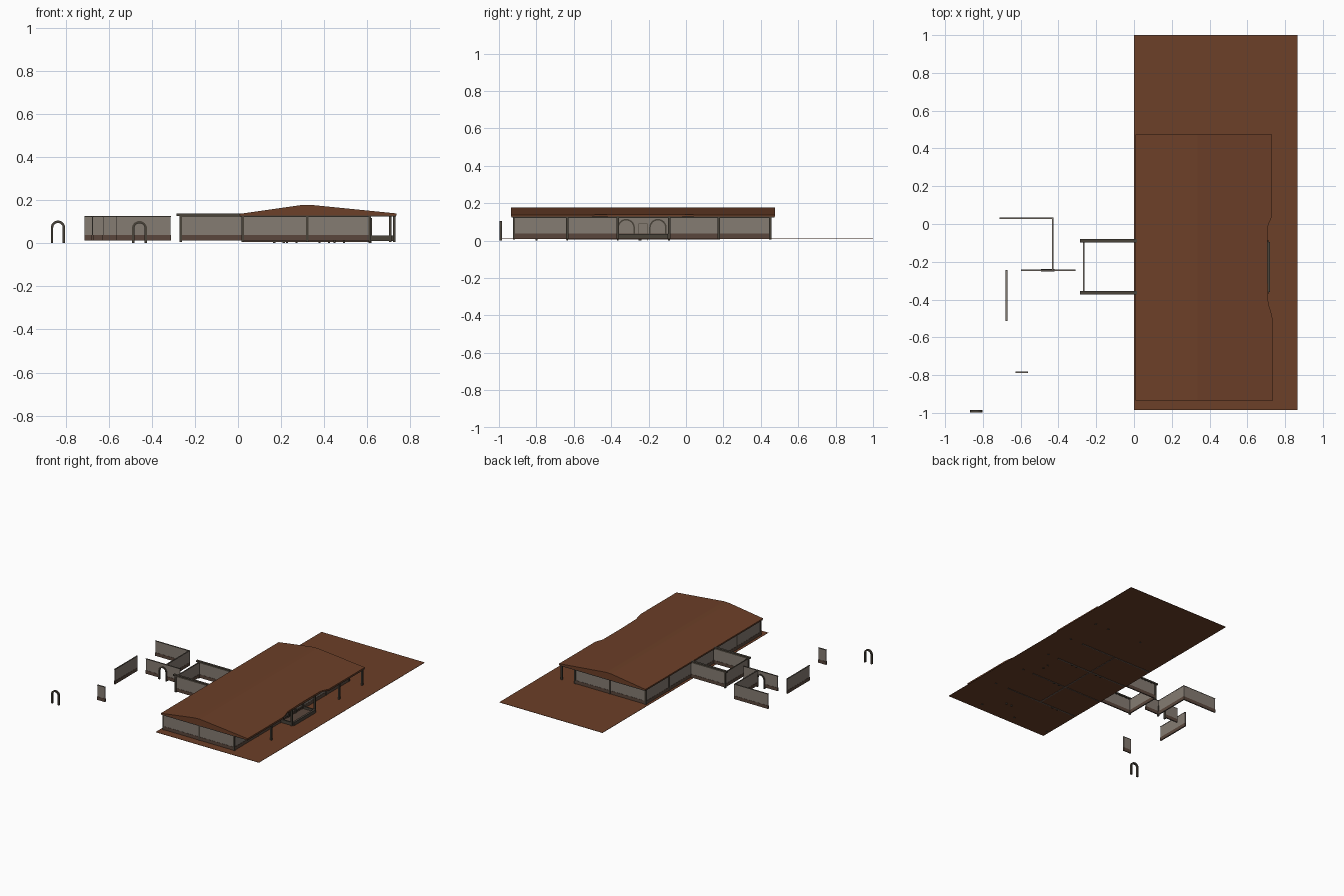
import bpy, bmesh, math

if "Cube" in bpy.data.objects:
    bpy.data.objects.remove(bpy.data.objects["Cube"])

def mat(name, rgb):
    m = bpy.data.materials.new(name)
    m.diffuse_color = (*rgb, 1)
    m.use_nodes = True
    m.node_tree.nodes["Principled BSDF"].inputs["Base Color"].default_value = m.diffuse_color
    return m

BROWN = mat("roof brown", (0.150, 0.050, 0.021))
GREY = mat("wall grey", (0.235, 0.200, 0.170))
TRIM = mat("dark trim", (0.068, 0.056, 0.042))
BASE = mat("base brown", (0.100, 0.062, 0.045))

def finish(bm, name, m):
    bmesh.ops.recalc_face_normals(bm, faces=bm.faces)
    me = bpy.data.meshes.new(name)
    bm.to_mesh(me)
    bm.free()
    me.materials.append(m)
    ob = bpy.data.objects.new(name, me)
    bpy.context.scene.collection.objects.link(ob)
    return ob

def box(name, x0, x1, y0, y1, z0, z1, m):
    bm = bmesh.new()
    bmesh.ops.create_cube(bm, size=1)
    for v in bm.verts:
        v.co = (x0 if v.co.x < 0 else x1, y0 if v.co.y < 0 else y1, z0 if v.co.z < 0 else z1)
    return finish(bm, name, m)

def prism(name, pts, d0, d1, m, along="y"):
    """Extrude an outline (u, z) along y or x."""
    bm = bmesh.new()
    place = (lambda u, z, d: (u, d, z)) if along == "y" else (lambda u, z, d: (d, u, z))
    a = [bm.verts.new(place(u, z, d0)) for u, z in pts]
    b = [bm.verts.new(place(u, z, d1)) for u, z in pts]
    n = len(pts)
    bm.faces.new(a)
    bm.faces.new(b[::-1])
    for i in range(n):
        bm.faces.new((a[i], b[i], b[(i + 1) % n], a[(i + 1) % n]))
    return finish(bm, name, m)

def arch_line(c, r, z0, top, n=12):
    s = top - r
    return ([(c - r, z0)] + [(c - r * math.cos(math.pi * i / n), s + r * math.sin(math.pi * i / n))
            for i in range(n + 1)] + [(c + r, z0)])

def arch(name, c, r, w, z0, top, d0, d1, along="y"):
    prism(name, arch_line(c, r, z0, top) + arch_line(c, r - w, z0, top - w)[::-1], d0, d1, TRIM, along)

def wall(name, x0, x1, y0, y1, z0=0.012, z1=0.125, cap=True):
    """Thin wall between two points with a darker base strip and a fine cap."""
    t = 0.003
    box(name, x0 - t, x1 + t, y0 - t, y1 + t, z0, z1, GREY)
    t = 0.0045
    box(name + "_base", x0 - t, x1 + t, y0 - t, y1 + t, z0, 0.037, BASE)
    if cap:
        box(name + "_cap", x0 - t, x1 + t, y0 - t, y1 + t, z1 - 0.003, z1, TRIM)

def post(name, x, y, z0=0.006, z1=0.13, r=0.006):
    box(name, x - r, x + r, y - r, y + r, z0, z1, TRIM)

# ground plate
box("ground_plate", 0.0, 0.865, -0.985, 1.0, 0.009, 0.011, BROWN)

# roof: low gable lofted along y with a recessed stretch of the right eave
stations = [(-0.935, .735), (-0.51, .735), (-0.465, .725), (-0.42, .711), (-0.24, .706),
            (-0.02, .706), (0.01, .717), (0.04, .731), (0.475, .731)]
bm = bmesh.new()
rings = []
for y, r in stations:
    zr = 0.178 - (r - 0.335) * 0.1
    prof = [(0.008, 0.129), (0.008, 0.136), (0.295, 0.177), (0.335, 0.178), (r, zr), (r, 0.129)]
    rings.append([bm.verts.new((x, y, z)) for x, z in prof])
for a, b in zip(rings, rings[1:]):
    for i in range(6):
        j = (i + 1) % 6
        bm.faces.new((a[i], a[j], b[j], b[i]))
bm.faces.new(rings[0])
bm.faces.new(rings[-1][::-1])
finish(bm, "roof", BROWN)

# eave beams under the roof edge
box("eave_beam_left", 0.010, 0.026, -0.930, 0.470, 0.123, 0.130, TRIM)
box("eave_beam_front", 0.010, 0.733, -0.932, -0.918, 0.123, 0.131, TRIM)
box("eave_beam_back", 0.010, 0.729, 0.445, 0.473, 0.123, 0.131, TRIM)
box("eave_beam_right_front", 0.718, 0.733, -0.930, -0.50, 0.123, 0.131, TRIM)
box("eave_beam_right_middle", 0.692, 0.705, -0.42, -0.02, 0.123, 0.131, TRIM)
box("eave_beam_right_back", 0.716, 0.729, 0.04, 0.47, 0.123, 0.131, TRIM)

# outer house walls
X0, X1, Y0, Y1 = 0.022, 0.612, -0.92, 0.45
wall("front_wall", X0, X1, Y0, Y0)
wall("back_wall", X0, X1, Y1, Y1)
wall("left_wall", X0, X0, Y0, Y1)
wall("right_wall", X1, X1, Y0, Y1)

# columns on the wall lines
for i, y in enumerate((Y0, -0.635, -0.365, -0.09, 0.175, Y1)):
    post(f"left_column_{i}", X0, y)
    post(f"right_column_{i}", X1, y)
for i, y in enumerate((Y0, Y1)):
    post(f"middle_column_{i}", 0.322, y)

# veranda posts
for i, (x, y) in enumerate(((.725, -0.635), (.725, 0.175), (.725, 0.45), (.706, -0.365), (.706, -0.09))):
    post(f"veranda_post_{i}", x, y, 0.006, 0.132)

# porch: low front wall, floor and sides
box("porch_floor", 0.612, 0.715, -0.36, -0.10, 0.010, 0.018, BASE)
box("porch_front", 0.705, 0.721, -0.36, -0.095, 0.010, 0.035, TRIM)
for i, y in enumerate((-0.36, -0.10)):
    box(f"porch_side_{i}", 0.612, 0.712, y - 0.005, y + 0.005, 0.010, 0.035, TRIM)

# arched windows and door on the right wall
for i, c in enumerate((-0.32, -0.15)):
    arch(f"window_arch_{i}", c, 0.047, 0.008, 0.012, 0.116, 0.606, 0.622, "x")
    box(f"window_sill_{i}", 0.606, 0.622, c - 0.045, c + 0.045, 0.030, 0.036, TRIM)
for i, y in enumerate((-0.255, -0.209)):
    box(f"door_jamb_{i}", 0.606, 0.619, y, y + 0.004, 0.002, 0.092, TRIM)
box("door_head", 0.606, 0.619, -0.255, -0.205, 0.088, 0.092, TRIM)

# inner partitions, feet just below the ground plate
for i, y in enumerate((-0.635, -0.365, -0.09, 0.175)):
    wall(f"cross_partition_{i}", X0, X1, y, y, 0.006, cap=False)
wall("long_partition", 0.322, 0.322, -0.635, 0.175, 0.006, cap=False)
for i, (x, y) in enumerate(((.19, -0.635), (.25, -0.09), (.40, -0.365), (.47, -0.80), (.47, -0.09))):
    for j in (-1, 1):
        post(f"inner_door_jamb_{i}_{j}", x + j * 0.022, y, 0.0, 0.09, 0.005)

# side courtyard
wall("court_front_wall", -0.266, X0, -0.363, -0.363)
wall("court_back_wall", -0.266, X0, -0.088, -0.088)
wall("court_end_wall", -0.266, -0.266, -0.363, -0.088)
for i, y in enumerate((-0.363, -0.088)):
    box(f"court_beam_{i}", -0.285, 0.022, y - 0.009, y + 0.009, 0.126, 0.137, TRIM)
    post(f"court_column_{i}", -0.266, y)

# free standing walls
wall("yard_back_wall", -0.708, -0.430, 0.030, 0.030)
wall("yard_cross_wall", -0.430, -0.430, -0.245, 0.030)
wall("yard_left_wall", -0.675, -0.675, -0.510, -0.248)
wall("small_panel", -0.624, -0.566, -0.785, -0.785)

# yard wall with an arched opening
AC = -0.457
def gate_outline(top):
    return ([(-0.598, 0.012)] + arch_line(AC, 0.027, 0.012, 0.094)
            + [(-0.312, 0.012), (-0.312, top), (-0.598, top)])
prism("gate_wall", gate_outline(0.125), -0.248, -0.242, GREY)
box("gate_base_left", -0.5995, AC - 0.030, -0.2495, -0.2405, 0.012, 0.037, BASE)
box("gate_base_right", AC + 0.030, -0.3105, -0.2495, -0.2405, 0.012, 0.037, BASE)
box("gate_cap", -0.5995, -0.3105, -0.2495, -0.2405, 0.122, 0.125, TRIM)
arch("gate_arch", AC, 0.035, 0.011, 0.0, 0.103, -0.252, -0.238)

# lone arch at the far corner
arch("lone_arch", -0.835, 0.033, 0.011, 0.002, 0.105, -0.998, -0.984)
